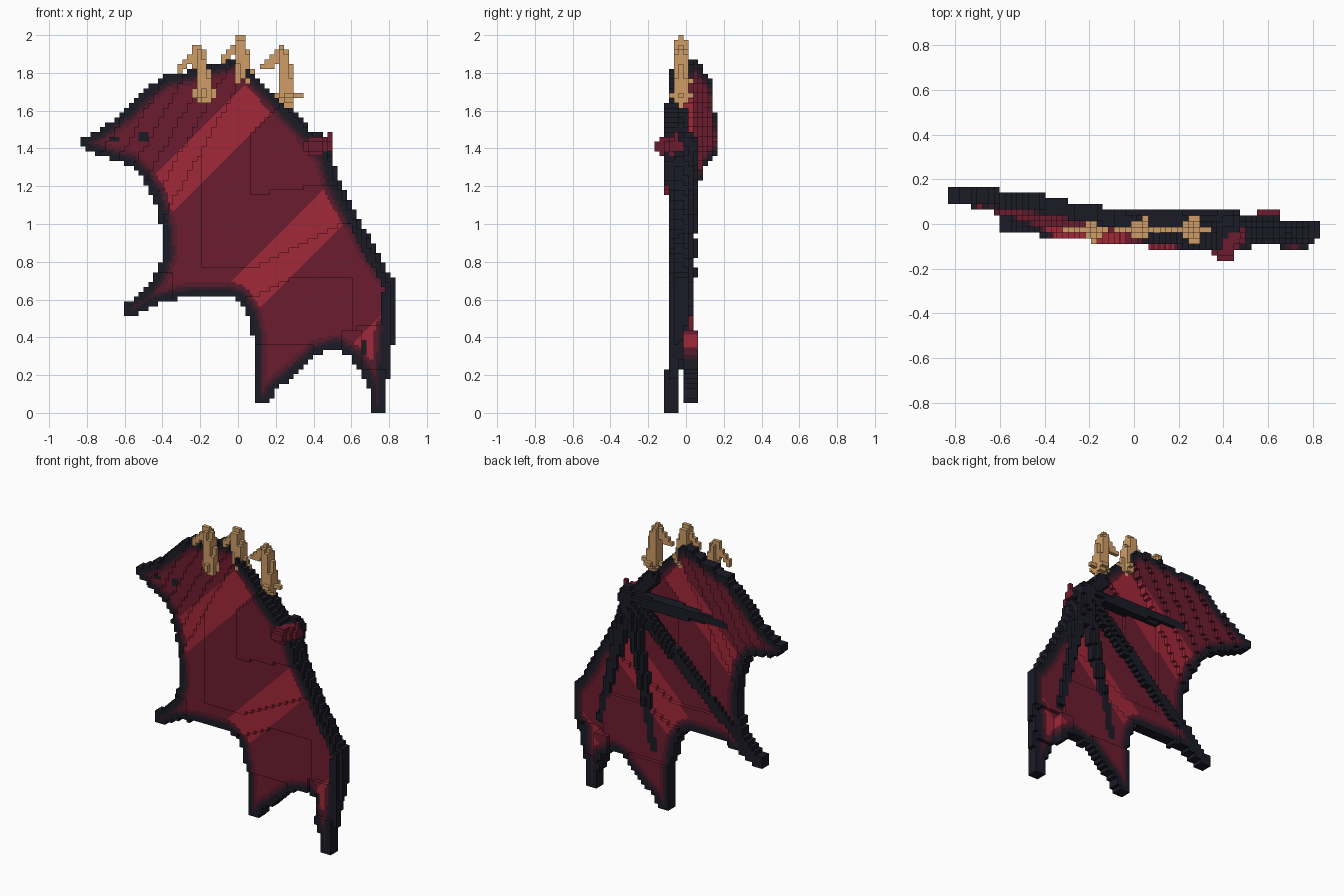
import bpy, bmesh, math
from mathutils import Vector

if "Cube" in bpy.data.objects:
    bpy.data.objects.remove(bpy.data.objects["Cube"], do_unlink=True)

V = 2 / 78  # block size
cells = {}  # block index -> part name


def material(name, *rgb):
    m = bpy.data.materials.new(name)
    m.use_nodes = True
    m.diffuse_color = (*rgb, 1)
    m.node_tree.nodes["Principled BSDF"].inputs["Base Color"].default_value = (*rgb, 1)
    return m


BLACK = material("charcoal", .0105, .011, .019)
SHADE = material("very dark wine", .035, .011, .02)
WINE = material("dark wine", .09, .011, .024)
RED = material("wine red", .152, .012, .029)
BRIGHT = material("bright red", .36, .021, .041)
TAN = material("horn tan", .62, .34, .137)

# Wing silhouette (x, z), clockwise from the left tip
OUTLINE = [
    (-.84, 1.465), (-.79, 1.475), (-.72, 1.51), (-.6, 1.6), (-.5, 1.7), (-.4, 1.78),
    (-.22, 1.82), (-.05, 1.87), (.01, 1.87), (.1, 1.78), (.25, 1.62), (.4, 1.46),
    (.48, 1.35), (.51, 1.24), (.57, 1.12), (.64, 1), (.72, .85), (.8, .73), (.84, .69),
    (.84, .47), (.8, .44), (.78, .2), (.78, 0), (.7, 0), (.7, .12),
    (.65, .22), (.6, .29), (.52, .34), (.42, .31), (.3, .2), (.2, .12),
    (.15, .04), (.08, .06), (.08, .4), (.05, .52), (0, .6), (-.05, .62),
    (-.3, .61), (-.46, .57), (-.55, .5), (-.6, .52), (-.6, .58), (-.5, .64),
    (-.43, .74), (-.39, .85), (-.4, .98), (-.45, 1.14), (-.51, 1.25), (-.57, 1.31),
    (-.7, 1.35), (-.78, 1.38), (-.84, 1.42)]
EDGES = list(zip(OUTLINE, OUTLINE[1:] + OUTLINE[:1]))


def inside(x, z):
    hit = False
    for (ax, az), (bx, bz) in EDGES:
        if (az > z) != (bz > z) and x < ax + (z - az) * (bx - ax) / (bz - az):
            hit = not hit
    return hit


def rim_distance(x, z):
    best = 9
    for (ax, az), (bx, bz) in EDGES:
        dx, dz = bx - ax, bz - az
        t = max(0, min(1, ((x - ax) * dx + (z - az) * dz) / (dx * dx + dz * dz)))
        best = min(best, math.hypot(x - ax - t * dx, z - az - t * dz))
    return best


def layer(x, z):
    """Front block layer of the stepped membrane."""
    slope = .49 * z - .87 * x
    if slope > .85:  # terraces sweeping back to the outer tip
        return min(4, math.ceil((slope - .85) / .09) - 2)
    if z < .43 and .56 < x < .66:
        return 0
    if x > .62 and z < .45:  # hooked lowest tip
        return -4 if z < .22 else -3
    if -.02 < x < .6 and z < min(.73, .58 + .45 * x):  # hollow between lower tips
        return 0 if x < .4 and z < .37 else -1
    if x < -.35 and z < .75:
        return -1
    if .07 < x and 1.14 + .15 * x < z < 1.4 + x:  # bulge below the shoulder
        return -4
    if -.19 < x < .6 and z > max(.78, .73 + .5 * x):
        return -3
    return -2


def capsule(part, a, b, ra, rb):
    """Fill blocks inside a tapered rod."""
    a, b = Vector(a), Vector(b)
    r, d = max(ra, rb), b - a
    lo = [math.floor((min(p, q) - r) / V) for p, q in zip(a, b)]
    hi = [math.ceil((max(p, q) + r) / V) + 1 for p, q in zip(a, b)]
    for i in range(lo[0], hi[0]):
        for j in range(lo[1], hi[1]):
            for k in range(max(0, lo[2]), hi[2]):
                p = Vector((i, j, k + .5)) * V
                t = max(0, min(1, (p - a).dot(d) / max(d.length_squared, 1e-9)))
                if (p - a - d * t).length <= ra + (rb - ra) * t:
                    cells.setdefault((i, j, k), part)


# Hooked claws along the top edge: shaft, thin hook and a cross-shaped collar
for name, x, z, drop, back in (("right", -.21, 1.95, .32, 1), ("middle", .01, 2, .3, 2),
                               ("left", .23, 1.95, .33, 2)):
    part, y, base = name + "_claw", -V, z - drop
    capsule(part, (x, y, z - .025), (x + .015, y, z - .11), .027, .038)
    capsule(part, (x + .015, y, z - .11), (x + .035, y, base + .045), .038, .042)
    capsule(part, (x, y, z - .04), (x - .09, y, z - .125), .026, .02)
    collar = Vector((x + .035, y, base + .065))
    capsule(part, collar - Vector((2 * V, 0, 0)), collar + Vector((2 * V, 0, 0)), .018, .018)
    capsule(part, collar - Vector((0, 2 * V, 0)), collar + Vector((0, back * V, 0)), .018, .018)

# Red shoulder knob
capsule("shoulder_knob", (.47, -.05, 1.415), (.405, -.115, 1.41), .04, .053)
capsule("shoulder_knob", (.475, -.06, 1.43), (.475, -.06, 1.475), .018, .016)

# Bone ends showing through the front
for x, low, high, r in ((-.51, 1.46, 1.46, .028), (-.65, 1.45, 1.45, .017), (.67, .32, .36, .018)):
    y = layer(x, low) * V
    capsule("bone_ends", (x, y, low), (x, y, high), r, r)

# Finger bones fanning straight out across the back
JOINT = Vector((.42, .01, 1.42))
capsule("finger_bones", JOINT, (.43, 0, 1.38), .062, .06)
for end, r in (((-.36, .045, 1.43), .028), ((-.57, .015, .54), .028),
               ((.22, .02, .44), .03), ((.63, .005, .52), .028)):
    capsule("finger_bones", JOINT, end, .046, r)

# Stepped membrane
for i in range(-32, 33):
    for k in range(75):
        x, z = i * V, (k + .5) * V
        if inside(x, z):
            front = layer(x, z)
            for j in range(front, front + 3):
                cells.setdefault((i, j, k), "membrane")

# Arm down the leading edge
ARM = [(.26, -.02, 1.57), (.43, -.035, 1.38), (.56, -.035, 1.08),
       (.79, -.035, .67), (.79, -.04, .47), (.745, -.08, .05)]
for n, (a, b) in enumerate(zip(ARM, ARM[1:])):
    capsule("arm", a, b, .046, .033 if n == 4 else .046)

# Outer faces of one block: axis and side
SIDES = [(axis, side) for axis in range(3) for side in (0, 1)]


def block_mesh(part):
    bm, verts = bmesh.new(), {}
    for cell in (c for c, name in cells.items() if name == part):
        for axis, side in SIDES:
            near = list(cell)
            near[axis] += 2 * side - 1
            if tuple(near) in cells:
                continue
            u, w = (axis + 1) % 3, (axis + 2) % 3
            loop = []
            for du, dw in ((0, 0), (1, 0), (1, 1), (0, 1)):
                c = list(cell)
                c[axis] += side
                c[u] += du
                c[w] += dw
                c = tuple(c)
                if c not in verts:
                    verts[c] = bm.verts.new((Vector(c) - Vector((.5, .5, 0))) * V)
                loop.append(verts[c])
            face = loop if side else loop[::-1]
            if not bm.faces.get(face):
                bm.faces.new(face)
    return bm


def in_stripe(x, z):
    return (z - x - .44) % .97 < .29


def paint_membrane(bm):
    """Cut diagonal stripes, then colour from the rim inwards."""
    bmesh.ops.subdivide_edges(bm, edges=bm.edges[:], cuts=1, use_grid_fill=True)
    for band in range(-1, 2):
        for edge in (.44, .73):
            bmesh.ops.bisect_plane(bm, geom=bm.verts[:] + bm.edges[:] + bm.faces[:], dist=1e-5,
                                   plane_co=(0, 0, edge + .97 * band), plane_no=(-1, 0, 1))
    for f in bm.faces:
        c = f.calc_center_median()
        d = rim_distance(c.x, c.z) if inside(c.x, c.z) else 0
        if d < .036:
            f.material_index = 0
        elif d < .053:
            f.material_index = 1
        elif d < .075:
            f.material_index = 2
        else:
            f.material_index = 4 if in_stripe(c.x, c.z) else 3


# Build every part as an object
for part in dict.fromkeys(cells.values()):
    bm = block_mesh(part)
    if part == "membrane":
        paint_membrane(bm)
        mats = [BLACK, SHADE, WINE, RED, BRIGHT]
    else:
        mats = [TAN if "claw" in part else RED if "knob" in part else BLACK]
    mesh = bpy.data.meshes.new(part)
    bm.to_mesh(mesh)
    bm.free()
    for m in mats:
        mesh.materials.append(m)
    bpy.context.collection.objects.link(bpy.data.objects.new(part, mesh))
